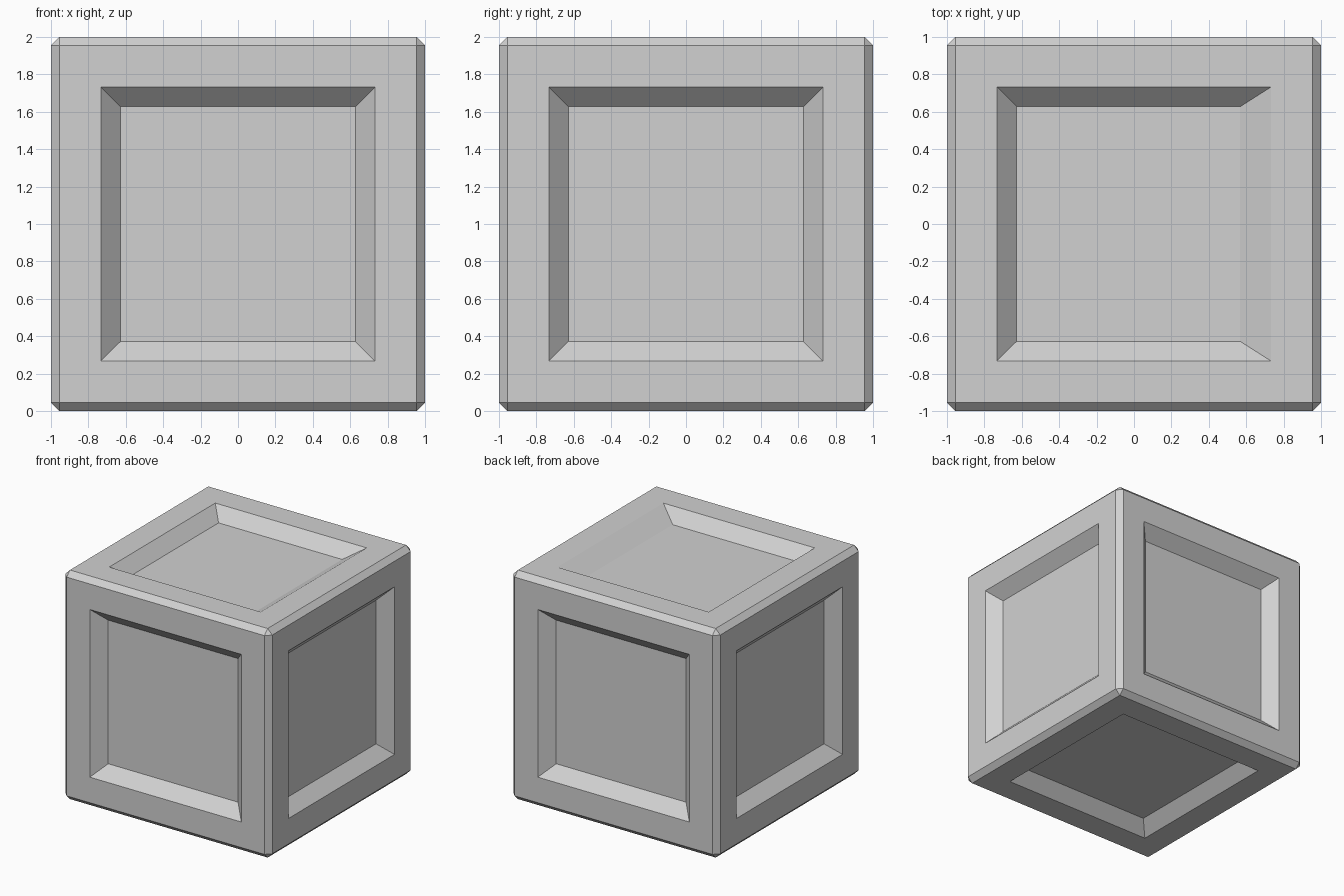
import bpy
import bmesh

HALF = 1.0       # half the side of the block
CHAMFER = 0.045  # width of the cut edges
OPENING = 0.732  # half the width of each recess mouth
DEPTH = 0.105    # recess depth and 45 degree wall width
LIP = 0.06       # extra run of the shallower wall on top

cube = bpy.data.objects.get("Cube")
if cube:
    bpy.data.objects.remove(cube, do_unlink=True)

grey = bpy.data.materials.new("light grey")
grey.use_nodes = True
colour = (0.64, 0.64, 0.64, 1)
grey.diffuse_color = colour
grey.node_tree.nodes["Principled BSDF"].inputs["Base Color"].default_value = colour

# Block with chamfered edges
bm = bmesh.new()
bmesh.ops.create_cube(bm, size=2 * HALF)
bmesh.ops.bevel(bm, geom=bm.edges[:], offset=CHAMFER, segments=1,
                profile=0.5, affect='EDGES')
bmesh.ops.translate(bm, verts=bm.verts, vec=(0, 0, HALF))

# Sloped square recess in all six sides
sides = [f for f in bm.faces if max(abs(c) for c in f.normal) > 0.99]
for side in sides:
    bmesh.ops.inset_region(bm, faces=[side], use_even_offset=True,
                           thickness=HALF - CHAMFER - OPENING)
    bmesh.ops.inset_region(bm, faces=[side], use_even_offset=True,
                           thickness=DEPTH, depth=0)
    normal = side.normal.copy()
    bmesh.ops.translate(bm, verts=side.verts, vec=normal * -DEPTH)
    # The top recess has one wall with a gentler slope
    if normal.z > 0.9:
        for v in side.verts:
            if v.co.x > 0:
                v.co.x -= LIP

bmesh.ops.recalc_face_normals(bm, faces=bm.faces)
mesh = bpy.data.meshes.new("panelled_block")
bm.to_mesh(mesh)
bm.free()
mesh.materials.append(grey)
block = bpy.data.objects.new("panelled_block", mesh)
bpy.context.collection.objects.link(block)
